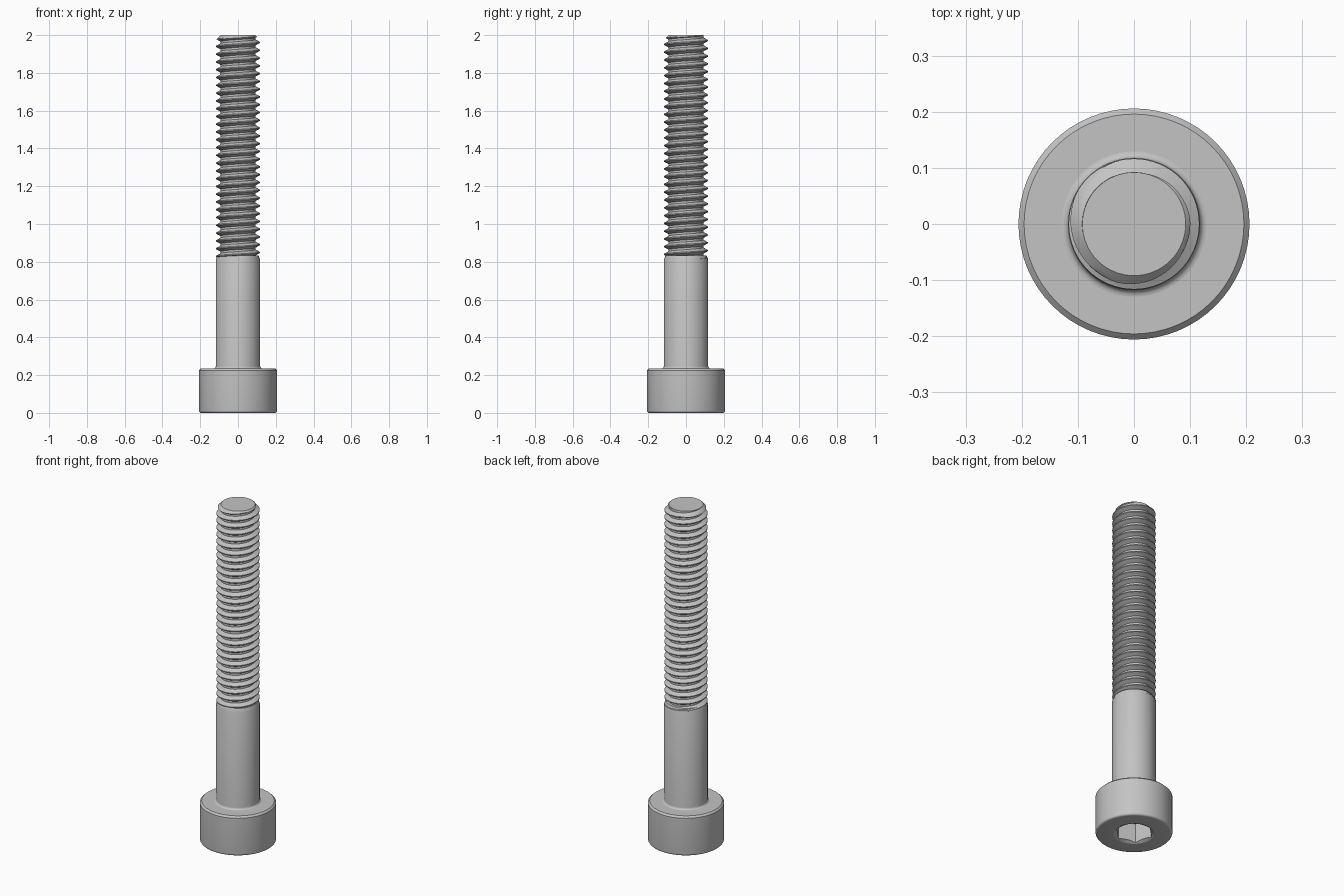
import bpy, bmesh
from math import sin, cos, pi, radians
from mathutils import Matrix

if "Cube" in bpy.data.objects:
    bpy.data.objects.remove(bpy.data.objects["Cube"])

steel = bpy.data.materials.new("steel_grey")
steel.use_nodes = True
GREY = (0.55, 0.55, 0.55, 1)
steel.diffuse_color = GREY
steel.node_tree.nodes["Principled BSDF"].inputs["Base Color"].default_value = GREY

SIDES = 64
UNIT = 2 / 34             # one millimetre of a 34 mm bolt
HEAD_R, HEAD_H = 3.5 * UNIT, 4 * UNIT
SHANK_R = 2 * UNIT
THREAD_Z, TOP = 14 * UNIT, 2.0
PITCH = 0.7 * UNIT
CREST_R, ROOT_R, TIP_R = 0.1165, 0.0925, 0.092


def make(name, bm):
    bmesh.ops.remove_doubles(bm, verts=bm.verts, dist=1e-5)
    bmesh.ops.dissolve_degenerate(bm, edges=bm.edges, dist=1e-5)
    bmesh.ops.recalc_face_normals(bm, faces=bm.faces)
    mesh = bpy.data.meshes.new(name)
    bm.to_mesh(mesh)
    bm.free()
    mesh.materials.append(steel)
    obj = bpy.data.objects.new(name, mesh)
    bpy.context.collection.objects.link(obj)
    return obj


def lathe(name, profile):
    bm = bmesh.new()
    verts = [bm.verts.new((r, 0, z)) for r, z in profile]
    edges = [bm.edges.new(pair) for pair in zip(verts, verts[1:])]
    bmesh.ops.spin(bm, geom=verts + edges, cent=(0, 0, 0), axis=(0, 0, 1),
                   angle=2 * pi, steps=SIDES)
    return make(name, bm)


def arc(cx, cz, radius, start, end, steps=5):
    angles = [radians(start + (end - start) * i / steps) for i in range(steps + 1)]
    return [(cx + radius * cos(a), cz + radius * sin(a)) for a in angles]


def cut(obj, cutter):
    cutter.hide_render = True
    mod = obj.modifiers.new("cut", "BOOLEAN")
    mod.operation, mod.solver, mod.object = "DIFFERENCE", "EXACT", cutter
    bpy.context.view_layer.update()
    graph = bpy.context.evaluated_depsgraph_get()
    result = bpy.data.meshes.new_from_object(obj.evaluated_get(graph))
    obj.modifiers.clear()
    obj.data = result
    bpy.data.objects.remove(cutter)


# Cylindrical head: rounded outer rim, small chamfer on the shank side
EDGE = 0.012
head = lathe("head", [(0, 0)] + arc(HEAD_R - EDGE, EDGE, EDGE, -90, 0)
             + [(HEAD_R, HEAD_H - 0.01), (HEAD_R - 0.01, HEAD_H), (0, HEAD_H)])

# Hexagonal socket with a countersunk mouth
SOCKET_DEPTH = 2 * UNIT
bm = bmesh.new()
bmesh.ops.create_cone(bm, cap_ends=True, segments=6, radius1=0.102, radius2=0.102,
                      depth=2 * SOCKET_DEPTH,
                      matrix=Matrix.Rotation(radians(15), 4, "Z"))
cut(head, make("socket_cutter", bm))
cut(head, lathe("mouth_cutter", [(0, -0.02), (0.108, -0.02), (0.108, 0),
                                 (0.07, 0.022), (0, 0.022)]))

# Plain shank with a fillet at the head and a chamfered shoulder
FILLET = 0.012
shank = lathe("shank", [(0, HEAD_H - 0.005), (SHANK_R + FILLET, HEAD_H - 0.005)]
              + arc(SHANK_R + FILLET, HEAD_H + FILLET, FILLET, 270, 180)
              + [(SHANK_R, THREAD_Z - 0.012), (0.108, THREAD_Z + 0.01),
                 (0, THREAD_Z + 0.01)])

# Helical thread: sections swept up the helix, trimmed by the tip chamfer
PROFILE = [(0, 0), (0.25, 0), (0.35, 0.33), (0.46, 0.67),
           (0.56, 1), (0.69, 1), (0.79, 0.67), (0.9, 0.33)]
COUNT = len(PROFILE)
start = THREAD_Z - PITCH
steps = int((TOP - start) / PITCH + 2) * SIDES
bm = bmesh.new()
grid = []
for i in range(steps):
    angle = 2 * pi * i / SIDES
    for offset, height in PROFILE:
        z = min(TOP, start + PITCH * (i / SIDES + offset))
        r = min(ROOT_R + (CREST_R - ROOT_R) * height, TIP_R + (TOP - z))
        grid.append(bm.verts.new((r * cos(angle), r * sin(angle), z)))
for i in range(steps - SIDES - 1):
    for j in range(COUNT):
        low = i * COUNT + j
        high = low + 1 if j < COUNT - 1 else (i + SIDES) * COUNT
        bm.faces.new([grid[k] for k in (low, low + COUNT, high + COUNT, high)])
# Flat tip
bm.faces.new([bm.verts.new((TIP_R * cos(2 * pi * k / SIDES),
                            TIP_R * sin(2 * pi * k / SIDES), TOP))
              for k in range(SIDES)])
bmesh.ops.delete(bm, geom=[v for v in bm.verts if not v.link_faces], context="VERTS")
thread = make("thread", bm)

# Smooth round surfaces, keep machined edges crisp
for obj in (head, shank, thread):
    bpy.ops.object.select_all(action="DESELECT")
    obj.select_set(True)
    bpy.context.view_layer.objects.active = obj
    bpy.ops.object.shade_smooth_by_angle(angle=radians(28))
